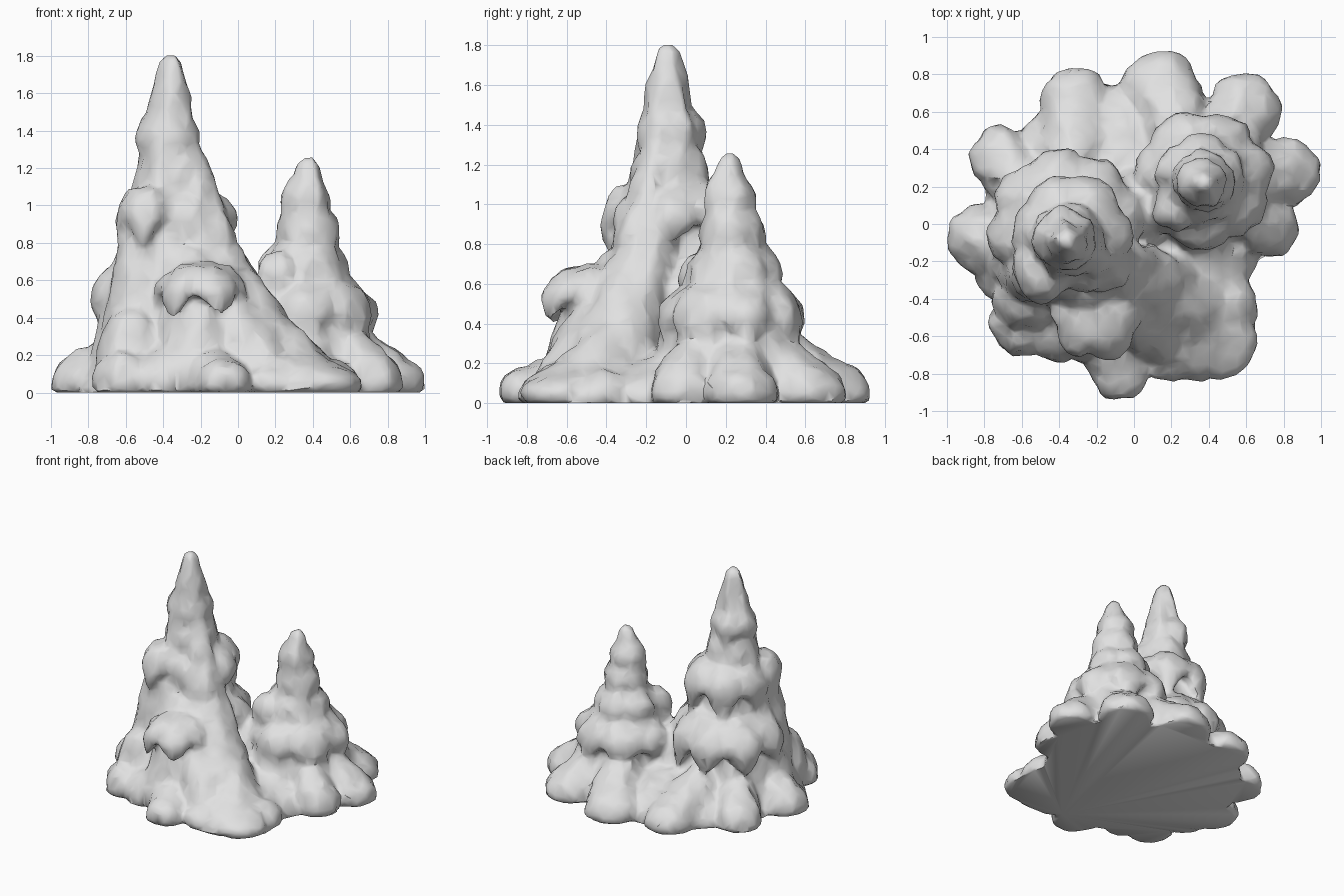
import bpy, bmesh, math, random
from mathutils import Vector, noise

random.seed(4)
cube = bpy.data.objects.get("Cube")
if cube:
    bpy.data.objects.remove(cube, do_unlink=True)

SEGS = 60
bm = bmesh.new()


def loft(cx, cy, rings):
    """Close a stack of rings; each ring is a function angle -> (radius, z)."""
    loops = []
    for ring in rings:
        loop = []
        for i in range(SEGS):
            a = math.tau * i / SEGS
            r, z = ring(a)
            loop.append(bm.verts.new((cx + r * math.cos(a), cy + r * math.sin(a), max(z, 0))))
        loops.append(loop)
    for low, high in zip(loops, loops[1:]):
        for i in range(SEGS):
            j = (i + 1) % SEGS
            bm.faces.new((low[i], low[j], high[j], high[i]))
    bm.faces.new(loops[0][::-1])
    bm.faces.new(loops[-1])


def column(cx, cy, profile, flutes, phase):
    """Fluted tapering core of a spire, listed from the ground up."""
    def ring(r, z):
        return lambda a: (r * (1 + 0.08 * math.cos(flutes * a + phase + z * 2)), z)
    loft(cx, cy, [ring(r, z) for r, z in profile])


def skirt(cx, cy, top, r, lip, drip, lobes):
    """Scalloped ledge with a sloping top, rounded rim and hanging drips."""
    phase = random.uniform(0, math.tau)
    depth = [random.uniform(0.4, 1.2) for _ in range(lobes)]
    size = [random.uniform(0.9, 1.04) for _ in range(lobes)]

    def shape(a):
        b = (a + phase) % math.tau
        i = round(b * lobes / math.tau) % lobes
        wave = abs(math.cos(b * lobes / 2))
        return r * (0.88 + 0.12 * wave ** 0.7 * size[i]), drip * depth[i] * wave ** 2

    def ring(scale, z, hang):
        def f(a):
            radius, d = shape(a)
            return radius * scale, z - d * hang
        return f
    h = top - lip
    loft(cx, cy, [ring(0.5, lip - 0.02, 0), ring(0.78, lip - 0.02, 0.9),
                  ring(0.92, lip - 0.03, 1), ring(1, lip, 0.2), ring(0.97, lip + 0.3 * h, 0),
                  ring(0.86, lip + 0.6 * h, 0), ring(0.62, top, 0), ring(0.1, top + 0.2 * h, 0)])


def ball(x, y, z, rx, ry, rz):
    """Rounded lump, flattened where it meets the ground."""
    made = bmesh.ops.create_icosphere(bm, subdivisions=3, radius=1)["verts"]
    for v in made:
        v.co = Vector((x + v.co.x * rx, y + v.co.y * ry, max(0, z + v.co.z * rz)))


def ridge(start, end, r0, r1, steps=9):
    """Run of overlapping lumps from start to end, changing in radius."""
    for i in range(steps):
        t = i / (steps - 1)
        p, r = Vector(start).lerp(Vector(end), t), r0 + (r1 - r0) * t
        ball(p.x, p.y, p.z, r, r, r)


# Tall spire: core, ring ledges, two front ledges on their own buttresses
TALL, SHORT = Vector((-0.36, -0.09)), Vector((0.37, 0.22))
column(*TALL, [(0.5, 0), (0.42, 0.2), (0.36, 0.4), (0.32, 0.6), (0.26, 0.8), (0.21, 1.0),
               (0.17, 1.2), (0.135, 1.4), (0.095, 1.6), (0.075, 1.7), (0.055, 1.77), (0.025, 1.8)], 5, 1)
for x, y, top, r, lip, drip, lobes in [
        (-0.36, -0.1, 1.68, 0.108, 1.56, 0.1, 4),
        (-0.37, -0.08, 1.5, 0.17, 1.36, 0.12, 4),
        (-0.35, -0.08, 1.3, 0.205, 1.14, 0.12, 5),
        (-0.33, -0.05, 1.1, 0.325, 0.92, 0.16, 6),
        (-0.36, -0.02, 0.72, 0.43, 0.5, 0.2, 8),
        (-0.48, -0.24, 1.08, 0.18, 0.93, 0.16, 4),
        (-0.2, -0.49, 0.67, 0.25, 0.54, 0.16, 5)]:
    skirt(x, y, top, r, lip, drip, lobes)
ridge((-0.48, -0.22, 0.95), (-0.52, -0.27, 0.3), 0.13, 0.21)
ridge((-0.24, -0.3, 0.6), (-0.2, -0.46, 0.28), 0.19, 0.22)
ridge((-0.2, -0.47, 0.4), (-0.24, -0.54, 0.08), 0.17, 0.21)
ball(-0.57, -0.4, 0.15, 0.18, 0.18, 0.32)

# Short spire: core, ring ledges, side ledge on its own buttress
column(*SHORT, [(0.42, 0), (0.36, 0.2), (0.31, 0.4), (0.22, 0.6), (0.15, 0.8), (0.115, 1.0),
                (0.08, 1.16), (0.055, 1.23), (0.025, 1.265)], 5, 2)
for x, y, top, r, lip, drip, lobes in [
        (0.36, 0.225, 1.15, 0.14, 1.02, 0.09, 4),
        (0.37, 0.235, 1.0, 0.175, 0.85, 0.12, 4),
        (0.35, 0.24, 0.8, 0.245, 0.65, 0.14, 5),
        (0.37, 0.235, 0.61, 0.38, 0.42, 0.16, 7),
        (0.22, 0.09, 0.73, 0.13, 0.62, 0.12, 4)]:
    skirt(x, y, top, r, lip, drip, lobes)
ridge((0.22, 0.1, 0.6), (0.22, 0.06, 0.2), 0.1, 0.16)

# Ground mound and the saddle between the spires
ball(-0.04, 0.04, 0, 0.76, 0.72, 0.3)
ball(0.02, 0.08, 0.1, 0.24, 0.24, 0.45)

# Broad flow running from high on the tall spire to the front left
ridge((-0.28, -0.14, 1.28), (-0.17, -0.2, 0.8), 0.08, 0.17)
ridge((-0.17, -0.2, 0.74), (0.12, -0.36, 0.26), 0.17, 0.21)
ridge((-0.12, -0.38, 0.48), (0.14, -0.56, 0.08), 0.17, 0.2)
ridge((0.12, -0.36, 0.24), (0.38, -0.53, -0.1), 0.22, 0.28)
ball(0.3, -0.54, 0.02, 0.33, 0.3, 0.2)
ball(0.45, -0.43, 0.02, 0.21, 0.2, 0.16)

# Rounded feet around the rim, each rising back towards its spire
for x, y, r, h in [(-0.81, -0.08, 0.19, 0.21), (-0.71, 0.35, 0.175, 0.21), (-0.31, 0.64, 0.2, 0.2),
                   (0.14, 0.72, 0.21, 0.21), (0.59, 0.61, 0.2, 0.2), (0.82, 0.28, 0.18, 0.21),
                   (0.7, -0.01, 0.175, 0.25), (-0.6, -0.54, 0.17, 0.23), (-0.4, -0.61, 0.14, 0.2),
                   (-0.08, -0.78, 0.16, 0.19), (0.2, -0.67, 0.18, 0.16), (0.46, -0.63, 0.2, 0.15)]:
    foot = Vector((x, y))
    hub = min((TALL, SHORT), key=lambda c: (c - foot).length)
    ball(x, y, 0.05, r, r, h - 0.05)
    if x < 0 or y > -0.1:
        for t in (0.12, 0.24, 0.36, 0.48):
            p = foot.lerp(hub, t)
            ball(p.x, p.y, 0.05, r, r, h - 0.05 + 0.35 * t)
bmesh.ops.recalc_face_normals(bm, faces=bm.faces)

mesh = bpy.data.meshes.new("rock_spires")
bm.to_mesh(mesh)
bm.free()
rock = bpy.data.objects.new("rock_spires", mesh)
bpy.context.collection.objects.link(rock)
bpy.context.view_layer.objects.active = rock
rock.select_set(True)

# Fuse all lumps into one skin
fuse = rock.modifiers.new("fuse", 'REMESH')
fuse.mode = 'VOXEL'
fuse.voxel_size = 0.018
soften = rock.modifiers.new("soften", 'SMOOTH')
soften.iterations = 2
bpy.ops.object.modifier_apply(modifier="fuse")
bpy.ops.object.modifier_apply(modifier="soften")

# Weathered skin: noise stretched downwards like running water
moves = []
for v in rock.data.vertices:
    p = v.co
    n = noise.noise(Vector((p.x * 10, p.y * 10, p.z * 4)))
    n += 0.5 * noise.noise(Vector((p.x * 18, p.y * 18, p.z * 9)))
    push = v.normal * n * 0.02
    push.z *= min(1, p.z * 5)
    moves.append(push)
for v, push in zip(rock.data.vertices, moves):
    if v.co.z > 0.015:
        v.co += push

# Reduce it to broad facets
reduce = rock.modifiers.new("reduce", 'DECIMATE')
reduce.ratio = 0.09
bpy.ops.object.modifier_apply(modifier="reduce")
bpy.ops.object.shade_smooth_by_angle(angle=math.radians(50))

stone = bpy.data.materials.new("pale_grey_stone")
stone.use_nodes = True
grey = (0.75, 0.75, 0.75, 1)
stone.diffuse_color = grey
stone.node_tree.nodes["Principled BSDF"].inputs["Base Color"].default_value = grey
rock.data.materials.clear()
rock.data.materials.append(stone)
